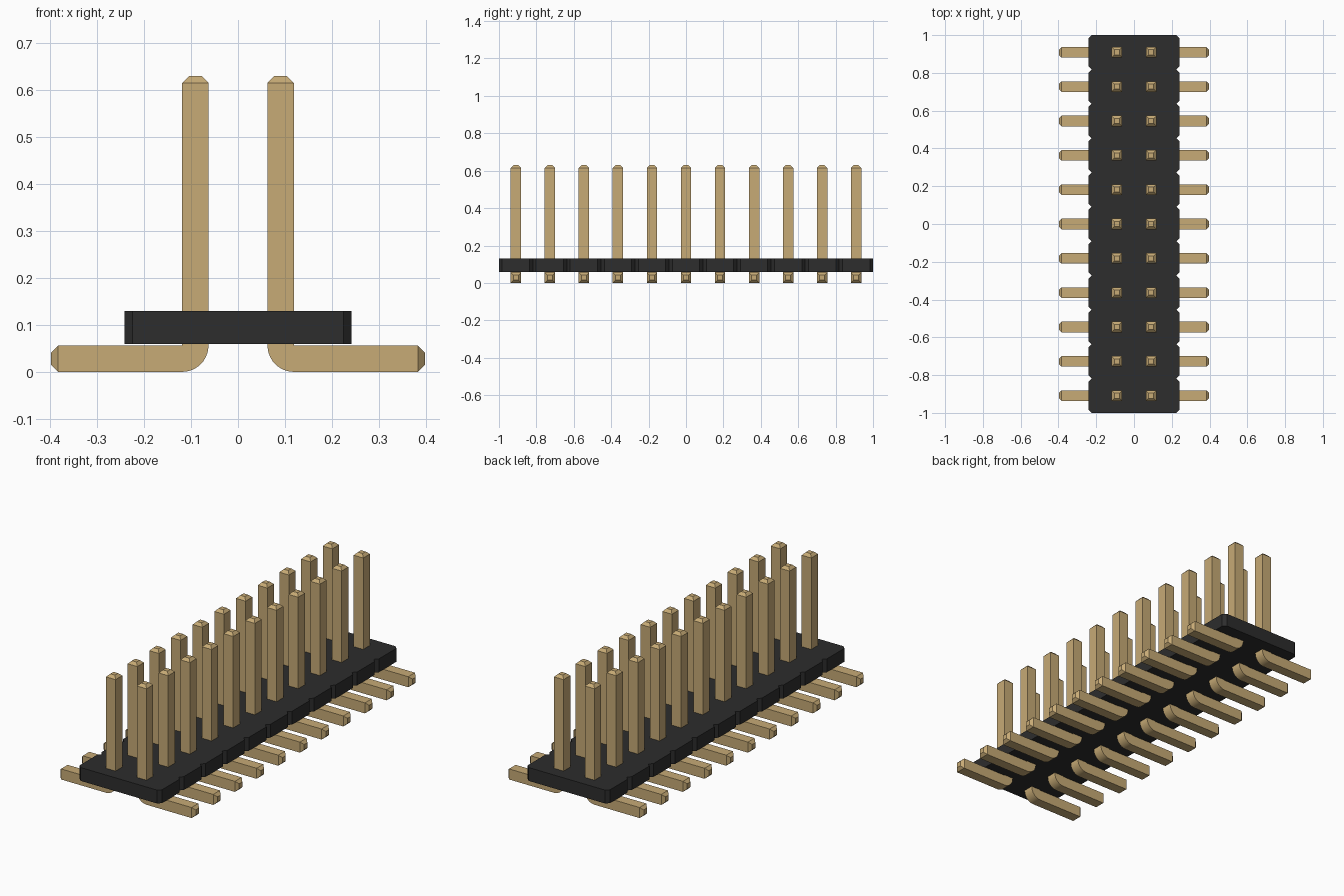
import bpy, bmesh, math
from mathutils import Vector

cube = bpy.data.objects.get("Cube")
if cube:
    bpy.data.objects.remove(cube, do_unlink=True)

ROWS = 11
PITCH = 2 / ROWS
PIN_X, HALF = PITCH / 2, 0.028           # pin centre and half thickness
TOP, REACH, TIP = 0.63, 0.398, 0.0145    # pin top, foot reach, tip chamfer
BODY_X, BODY_Z0, BODY_Z1, CUT = 0.242, 0.059, 0.13, 0.0175


def material(name, rgb):
    m = bpy.data.materials.new(name)
    m.use_nodes = True
    m.diffuse_color = (*rgb, 1)
    bsdf = next(n for n in m.node_tree.nodes if n.type == 'BSDF_PRINCIPLED')
    bsdf.inputs["Base Color"].default_value = (*rgb, 1)
    return m


def prism(bm, points, depth):
    """Extrude a flat outline along a vector."""
    face = bm.faces.new([bm.verts.new(p) for p in points])
    out = bmesh.ops.extrude_face_region(bm, geom=[face])["geom"]
    bmesh.ops.translate(bm, vec=depth, verts=[v for v in out if isinstance(v, bmesh.types.BMVert)])
    bmesh.ops.recalc_face_normals(bm, faces=bm.faces)


def make_object(name, bm, mat):
    mesh = bpy.data.meshes.new(name)
    bm.to_mesh(mesh)
    bm.free()
    mesh.materials.append(mat)
    obj = bpy.data.objects.new(name, mesh)
    bpy.context.collection.objects.link(obj)
    return obj


gold = material("pale gold", (0.57, 0.405, 0.18))
black = material("black plastic", (0.026, 0.026, 0.026))

# Housing: outline notched between every row
side = []
for i in range(ROWS):
    y0 = -1 + i * PITCH
    y1 = y0 + PITCH
    side += [(BODY_X - CUT, y0), (BODY_X, y0 + CUT), (BODY_X, y1 - CUT)]
side.append((BODY_X - CUT, 1))
outline = side + [(-x, y) for x, y in reversed(side)]
bm = bmesh.new()
prism(bm, [(x, y, BODY_Z0) for x, y in outline], (0, 0, BODY_Z1 - BODY_Z0))
make_object("housing", bm, black)

# Pin: bent L profile with a rounded heel
inner, outer, thick = PIN_X - HALF, PIN_X + HALF, 2 * HALF
heel = [(outer - thick * math.cos(a), thick - thick * math.sin(a))
        for a in (math.pi / 2 * k / 10 for k in range(11))]
profile = [(inner, TOP - TIP)] + heel + [(REACH - TIP, 0), (REACH - TIP, thick),
                                         (outer, thick), (outer, TOP - TIP)]
bm = bmesh.new()
prism(bm, [(x, -PITCH * 5 - HALF, z) for x, z in profile], (0, thick, 0))

# Tapered tips on both ends
for axis in (Vector((0, 0, 1)), Vector((1, 0, 0))):
    end = max(bm.faces, key=lambda f: f.calc_center_median().dot(axis) + f.normal.dot(axis))
    tip = bmesh.ops.extrude_discrete_faces(bm, faces=[end])["faces"][0]
    centre = tip.calc_center_median()
    for v in tip.verts:
        v.co = centre + (v.co - centre) * (1 - TIP / HALF) + axis * TIP
bmesh.ops.recalc_face_normals(bm, faces=bm.faces)
pins = make_object("pins", bm, gold)

# Repeat along the housing and mirror to the other side
array = pins.modifiers.new("rows", 'ARRAY')
array.count = ROWS
array.use_relative_offset = False
array.use_constant_offset = True
array.constant_offset_displace = (0, PITCH, 0)
mirror = pins.modifiers.new("other side", 'MIRROR')
mirror.use_axis = (True, False, False)
mirror.use_mirror_merge = False

bpy.ops.object.select_all(action='DESELECT')
pins.select_set(True)
bpy.context.view_layer.objects.active = pins
bpy.ops.object.shade_smooth_by_angle(angle=math.radians(25))
